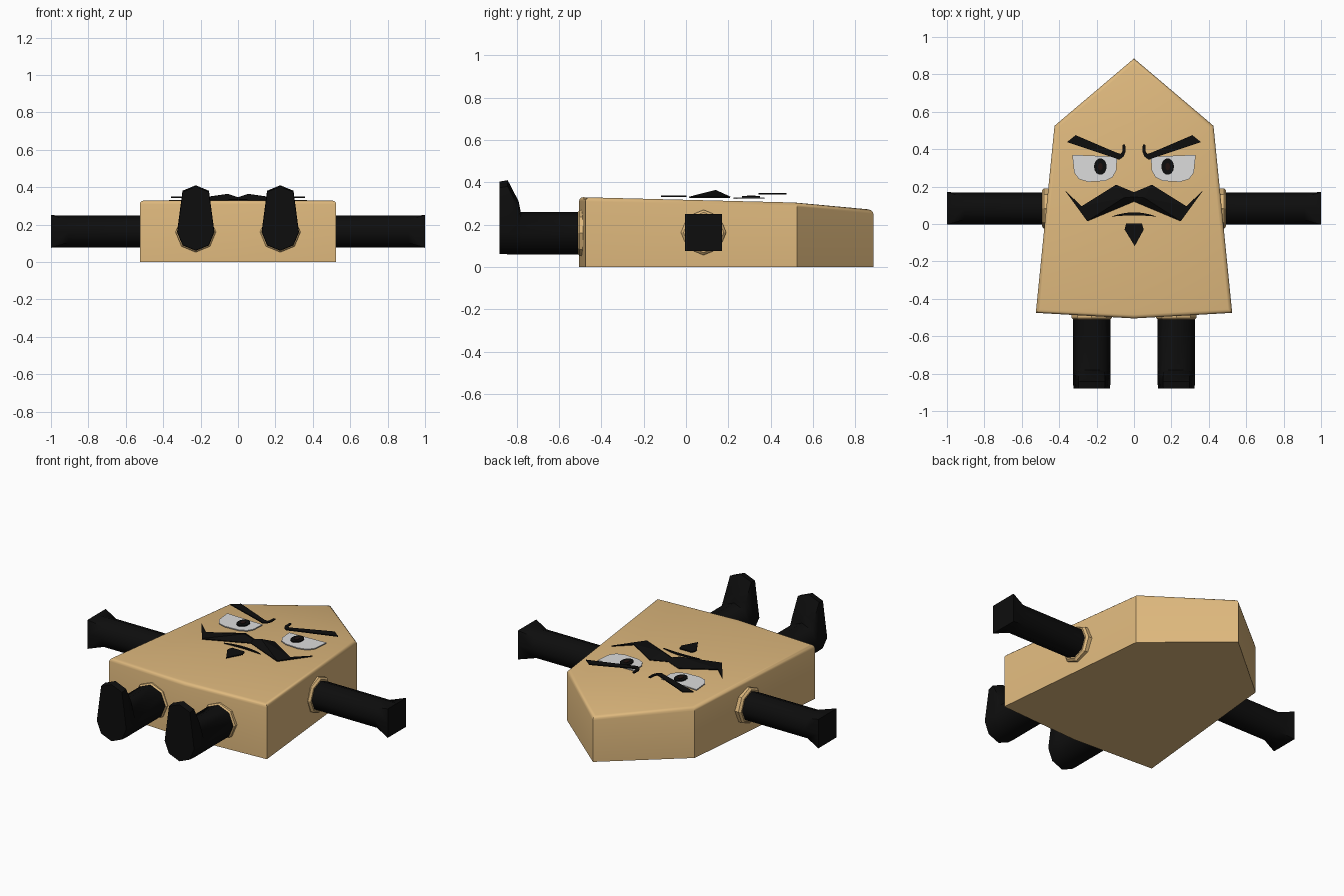
import bpy, bmesh, math
from mathutils import Vector

if "Cube" in bpy.data.objects:
    bpy.data.objects.remove(bpy.data.objects["Cube"])


def material(name, rgb):
    m = bpy.data.materials.new(name)
    m.diffuse_color = (*rgb, 1)
    m.use_nodes = True
    m.node_tree.nodes["Principled BSDF"].inputs["Base Color"].default_value = m.diffuse_color
    return m


TAN = material("tan", (0.73, 0.48, 0.205))
BLACK = material("black", (0.004, 0.004, 0.004))
WHITE = material("eye_white", (0.72, 0.72, 0.72))
BROWN = material("dark_brown", (0.015, 0.006, 0.005))


def make(name, verts, faces, mat, mirror=False, smooth=None):
    me = bpy.data.meshes.new(name)
    me.from_pydata(verts, [], faces)
    bm = bmesh.new()
    bm.from_mesh(me)
    bmesh.ops.recalc_face_normals(bm, faces=bm.faces)
    bm.to_mesh(me)
    bm.free()
    me.materials.append(mat)
    ob = bpy.data.objects.new(name, me)
    bpy.context.collection.objects.link(ob)
    if mirror:
        ob.modifiers.new("mirror", 'MIRROR').use_clip = True
    if smooth:
        bpy.context.view_layer.objects.active = ob
        ob.select_set(True)
        bpy.ops.object.shade_smooth_by_angle(angle=math.radians(smooth))
        ob.select_set(False)
    return ob


def loft(name, rings, mat, mirror=True, smooth=None):
    """Join rings of equal length and cap both ends."""
    n = len(rings[0])
    verts = [v for r in rings for v in r]
    faces = [(k * n + i, k * n + (i + 1) % n, (k + 1) * n + (i + 1) % n, (k + 1) * n + i)
             for k in range(len(rings) - 1) for i in range(n)]
    faces += [tuple(range(n)), tuple(range(len(verts) - n, len(verts)))]
    return make(name, verts, faces, mat, mirror, smooth)


def plate(name, outline, z, mat, mirror=True, thick=0.006):
    return loft(name, [[(x, y, z + d) for x, y in outline] for d in (0, thick)], mat, mirror)


def ellipse(cx, cy, rx, ry, n=14):
    return [(cx + rx * math.cos(math.tau * i / n), cy + ry * math.sin(math.tau * i / n))
            for i in range(n)]


# body: pointed slab whose top slopes down toward the tip
outline = [(0, 0.885, 0.27), (-0.425, 0.525, 0.304), (-0.525, -0.475, 0.329),
           (0, -0.505, 0.33), (0.525, -0.475, 0.329), (0.425, 0.525, 0.304)]
verts = [(x, y, 0) for x, y, z in outline] + outline
sides = [(i, (i + 1) % 6, (i + 1) % 6 + 6, i + 6) for i in range(6)]
body = make("body", verts, sides + [(0, 1, 2, 3, 4, 5), (6, 7, 11), (7, 8, 9, 10, 11)], TAN)
bm = bmesh.new()
bm.from_mesh(body.data)
rim = [e for e in bm.edges if len({f.normal.z > 0.5 for f in e.link_faces}) == 2]
bmesh.ops.bevel(bm, geom=rim, offset=0.02, segments=3, profile=0.5, affect='EDGES')
bm.to_mesh(body.data)
bm.free()
bpy.context.view_layer.objects.active = body
body.select_set(True)
bpy.ops.object.shade_smooth_by_angle(angle=math.radians(35))
body.select_set(False)

# limbs: eight-sided tubes
octagon = [(math.cos(i * math.pi / 4), math.sin(i * math.pi / 4)) for i in range(8)]


def arm_ring(x, r, corner=1.0):
    return [(x, 0.083 + a * r * (corner if i % 2 else 1), 0.163 + b * r * (corner if i % 2 else 1))
            for i, (a, b) in enumerate(octagon)]


def leg_ring(y, r, lift=0.0):
    return [(0.226 + a * r, y, 0.16 + b * r + (lift if b > 0.1 else 0)) for a, b in octagon]


# arms flare from an octagon into a square hand
loft("arm", [arm_ring(0.44, 0.086), arm_ring(0.91, 0.086), arm_ring(1.0, 0.087, math.sqrt(2))],
     BLACK, smooth=50)
loft("arm_socket", [arm_ring(0.43, 0.107), arm_ring(0.482, 0.107), arm_ring(0.493, 0.095)], TAN)

# legs end in upturned feet
loft("leg", [leg_ring(-0.45, 0.1), leg_ring(-0.78, 0.1), leg_ring(-0.79, 0.1, 0.05),
             leg_ring(-0.842, 0.1, 0.15), leg_ring(-0.88, 0.098, 0.145)], BLACK, smooth=50)
loft("leg_socket", [leg_ring(-0.45, 0.108), leg_ring(-0.502, 0.108), leg_ring(-0.51, 0.1)], TAN)

# eyes
plate("eye", [(0.33, 0.37), (0.09, 0.36), (0.095, 0.285), (0.115, 0.25), (0.155, 0.23),
              (0.245, 0.225), (0.295, 0.24), (0.32, 0.275)], 0.321, WHITE)
plate("pupil", ellipse(0.18, 0.307, 0.034, 0.044), 0.329, BLACK)
plate("pupil_centre", ellipse(0.18, 0.307, 0.013, 0.02, 8), 0.3355, BROWN, thick=0.002)

# eyebrows with an upward curl at the inner end
plate("eyebrow", [(0.358, 0.438), (0.312, 0.475), (0.09, 0.38), (0.07, 0.375), (0.062, 0.39),
                  (0.06, 0.425), (0.047, 0.425), (0.046, 0.385), (0.056, 0.36), (0.08, 0.343),
                  (0.1, 0.352)], 0.343, BLACK)

# moustache: ridged halves
moustache = make("moustache", [
    (0, 0.17, 0.332), (0.096, 0.21, 0.332), (0.28, 0.095, 0.332), (0.37, 0.18, 0.332),
    (0.25, 0.015, 0.332), (0, 0.12, 0.332), (0, 0.145, 0.346), (0.055, 0.14, 0.364)],
    [(7, 6, 0), (7, 0, 1), (7, 1, 2), (2, 3, 4), (7, 2, 4), (7, 4, 5), (7, 5, 6)], BLACK, True)
solid = moustache.modifiers.new("thickness", 'SOLIDIFY')
solid.thickness, solid.offset = 0.006, -1

# mouth: thin tapered arc
xs = [0.12 - 0.03 * i for i in range(9)]
arc = [(x, 0.062 - 1.5 * x * x) for x in xs] + [(x, 0.046 - 0.5 * x * x) for x in reversed(xs[1:-1])]
plate("mouth", arc, 0.326, BLACK, mirror=False)

# chin beard
plate("chin_beard", [(-0.042, 0.003), (0.042, 0.003), (0.052, -0.03), (0.004, -0.118),
                     (-0.05, -0.03)], 0.331, BLACK, mirror=False)
